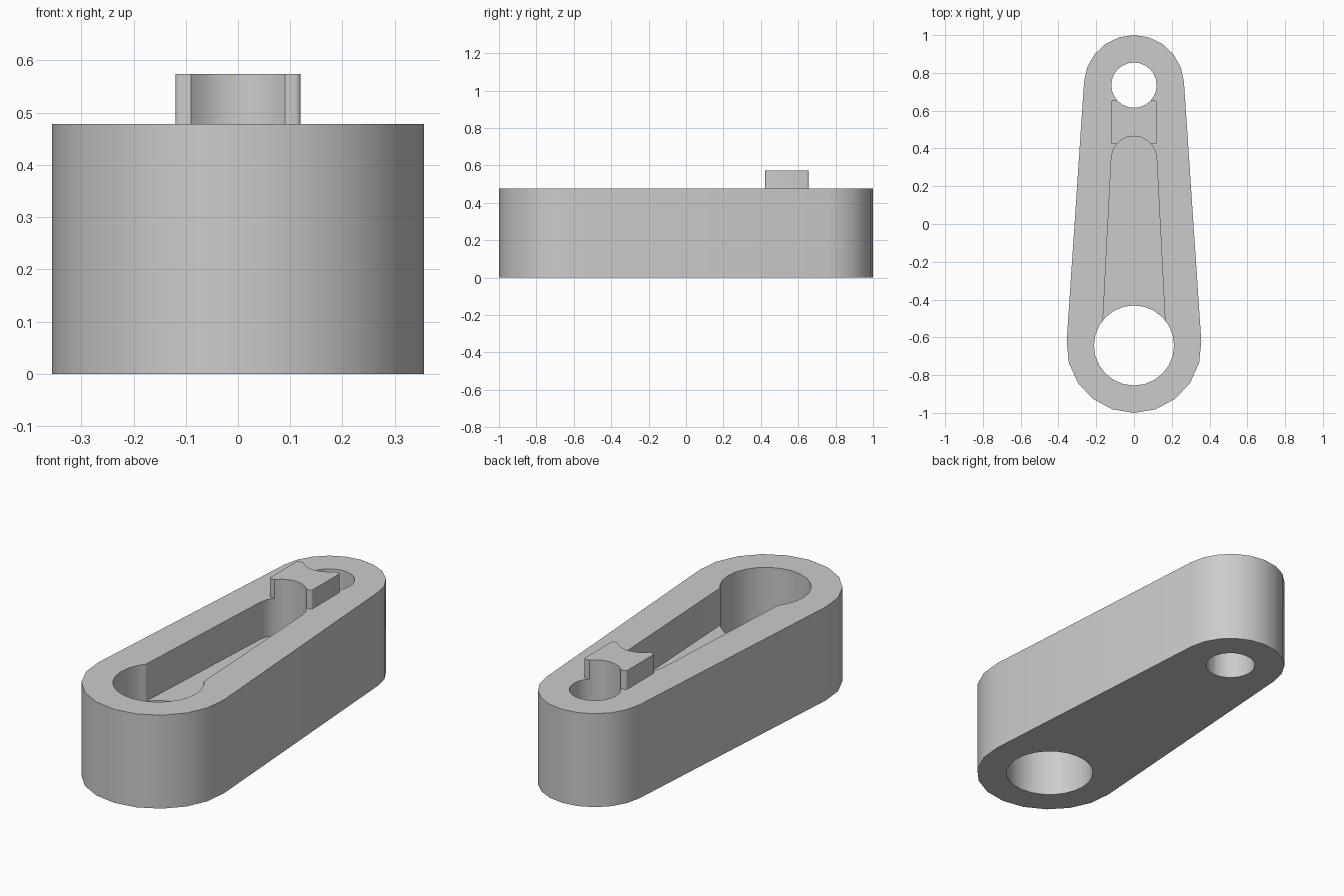
import bpy, bmesh, math

cube = bpy.data.objects.get("Cube")
if cube:
    bpy.data.objects.remove(cube, do_unlink=True)

# Main dimensions
TOP, TAB_TOP, FLOOR = 0.478, 0.574, 0.288
BIG_Y, SMALL_Y, SLOT_Y = -0.643, 0.735, 0.345
HOLE_BIG, HOLE_SMALL = 0.212, 0.12

grey = bpy.data.materials.new("plain_grey")
grey.use_nodes = True
grey.diffuse_color = (0.6, 0.6, 0.6, 1)
grey.node_tree.nodes["Principled BSDF"].inputs["Base Color"].default_value = (0.6, 0.6, 0.6, 1)


def arc(y, r, start, end, steps):
    angles = [start + (end - start) * i / steps for i in range(steps + 1)]
    return [(r * math.cos(a), y + r * math.sin(a)) for a in angles]


def circle(y, r, sides=24):
    return arc(y, r, 0, math.tau, sides)[:-1]


def tapered_slot(y0, r0, y1, r1, steps=10):
    """Outline of two circles joined by their tangents."""
    t = math.asin((r0 - r1) / (y1 - y0))
    return (arc(y1, r1, t, math.pi - t, steps)
            + arc(y0, r0, math.pi - t, math.tau + t, steps))


def prism(name, outline, z0, z1):
    bm = bmesh.new()
    face = bm.faces.new([bm.verts.new((x, y, z0)) for x, y in outline])
    ext = bmesh.ops.extrude_face_region(bm, geom=[face])
    for v in ext["geom"]:
        if isinstance(v, bmesh.types.BMVert):
            v.co.z = z1
    bmesh.ops.recalc_face_normals(bm, faces=bm.faces)
    mesh = bpy.data.meshes.new(name)
    bm.to_mesh(mesh)
    bm.free()
    mesh.materials.append(grey)
    obj = bpy.data.objects.new(name, mesh)
    bpy.context.collection.objects.link(obj)
    return obj


def apply_modifiers(obj):
    deps = bpy.context.evaluated_depsgraph_get()
    mesh = bpy.data.meshes.new_from_object(obj.evaluated_get(deps))
    obj.modifiers.clear()
    obj.data = mesh


def cut(obj, cutters):
    for cutter in cutters:
        mod = obj.modifiers.new("cut", "BOOLEAN")
        mod.operation, mod.solver, mod.object = "DIFFERENCE", "EXACT", cutter
    apply_modifiers(obj)


# Tapered link body and raised tab
body = prism("link_body", tapered_slot(BIG_Y, 0.357, SMALL_Y, 0.265), 0, TOP)
w, y0, y1, r = 0.12, 0.423, 0.655, 0.01
corners = [(w - r, y1 - r), (r - w, y1 - r), (r - w, y0 + r), (w - r, y0 + r)]
tab_outline = [(cx + px, cy + py)
               for i, (cx, cy) in enumerate(corners)
               for px, py in arc(0, r, i * math.pi / 2, (i + 1) * math.pi / 2, 3)]
tab = prism("raised_tab", tab_outline, TOP, TAB_TOP)

# Through holes and the tapered pocket
big = prism("big_hole_cutter", circle(BIG_Y, HOLE_BIG), -1, 1)
small = prism("small_hole_cutter", circle(SMALL_Y, HOLE_SMALL), -1, 1)
pocket = prism("pocket_cutter", tapered_slot(BIG_Y, 0.171, SLOT_Y, 0.12), FLOOR, 1)
cut(body, [big, small, pocket])
cut(tab, [small, pocket])
for cutter in (big, small, pocket):
    bpy.data.objects.remove(cutter, do_unlink=True)

# Smooth curved walls, keep edges sharp
bpy.ops.object.select_all(action="DESELECT")
for obj in (body, tab):
    obj.select_set(True)
bpy.context.view_layer.objects.active = body
bpy.ops.object.shade_smooth_by_angle(angle=math.radians(32))
